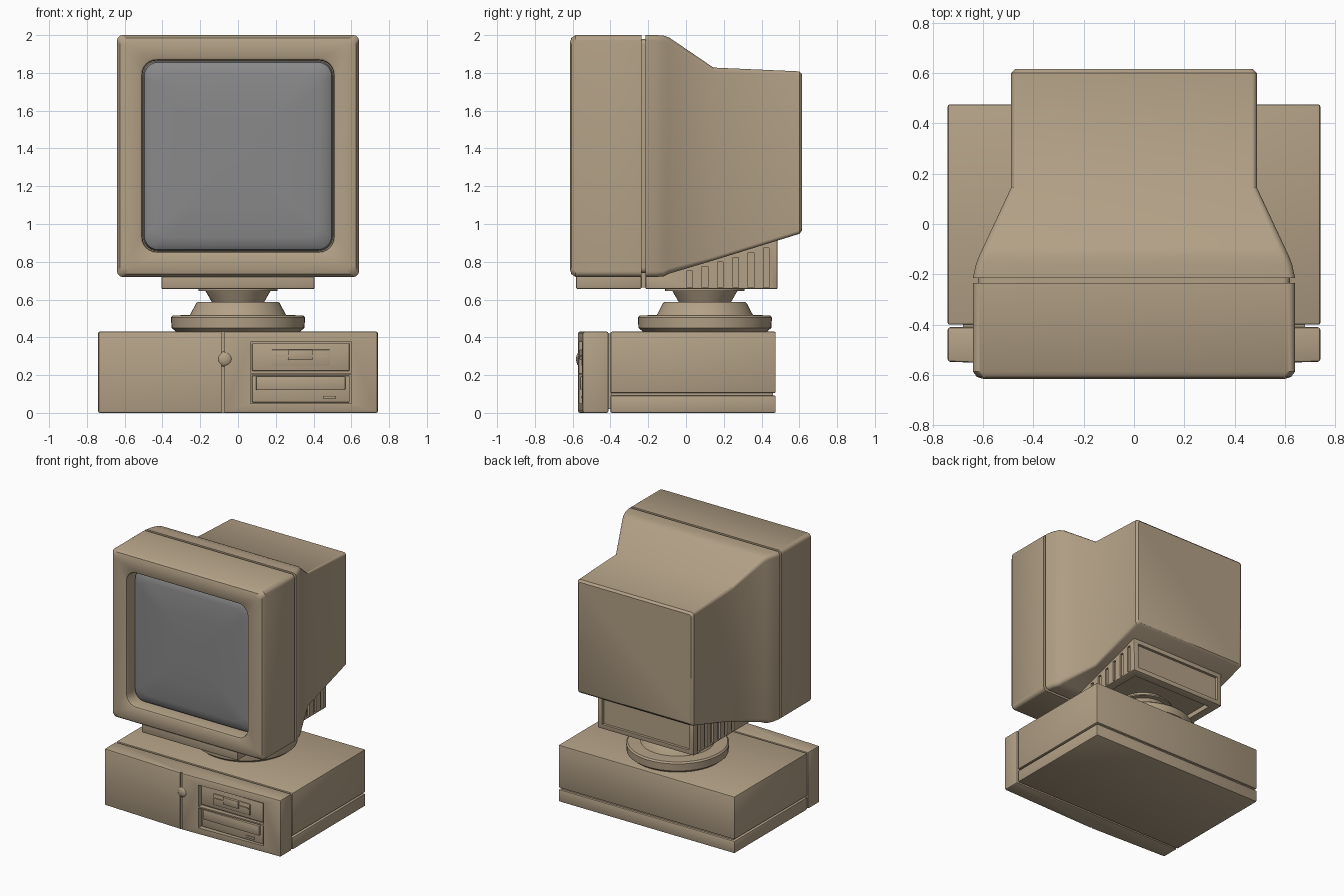
import bpy, bmesh, math
from mathutils import Vector

if "Cube" in bpy.data.objects:
    bpy.data.objects.remove(bpy.data.objects["Cube"])


def material(name, rgb):
    m = bpy.data.materials.new(name)
    m.diffuse_color = (*rgb, 1)
    m.use_nodes = True
    m.node_tree.nodes["Principled BSDF"].inputs["Base Color"].default_value = m.diffuse_color
    return m


TAN = material("beige_plastic", (0.45, 0.355, 0.24))
GREY = material("grey_glass", (0.25, 0.25, 0.25))


def finish(name, bm, mat=TAN, angle=35):
    bmesh.ops.recalc_face_normals(bm, faces=bm.faces[:])
    me = bpy.data.meshes.new(name)
    bm.to_mesh(me)
    bm.free()
    me.materials.append(mat)
    ob = bpy.data.objects.new(name, me)
    bpy.context.collection.objects.link(ob)
    smooth(ob, angle)
    return ob


def smooth(ob, angle=35):
    bpy.ops.object.select_all(action='DESELECT')
    ob.select_set(True)
    bpy.context.view_layer.objects.active = ob
    bpy.ops.object.shade_smooth_by_angle(angle=math.radians(angle))


def prism(name, pts, to3d, lo, hi, bevel=0.0):
    """Extrude a 2D outline from lo to hi, with rounded edges."""
    bm = bmesh.new()
    a = [bm.verts.new(to3d(u, v, lo)) for u, v in pts]
    b = [bm.verts.new(to3d(u, v, hi)) for u, v in pts]
    bm.faces.new(a)
    bm.faces.new(b[::-1])
    for i in range(len(a)):
        j = (i + 1) % len(a)
        bm.faces.new((a[i], a[j], b[j], b[i]))
    bmesh.ops.recalc_face_normals(bm, faces=bm.faces[:])
    if bevel:
        edges = [e for e in bm.edges if e.calc_face_angle() > 0.3]
        bmesh.ops.bevel(bm, geom=edges, offset=bevel, segments=2, profile=0.5, affect='EDGES')
    return finish(name, bm)


def box(name, x0, x1, y0, y1, z0, z1, bevel=0.0):
    pts = [(x0, y0), (x1, y0), (x1, y1), (x0, y1)]
    return prism(name, pts, lambda u, v, w: (u, v, w), z0, z1, bevel)


def cut(ob, *dims):
    """Subtract a box from an object."""
    c = box("cutter", *dims)
    c.hide_render = True
    mod = ob.modifiers.new("cut", 'BOOLEAN')
    mod.operation, mod.solver, mod.object = 'DIFFERENCE', 'EXACT', c
    bpy.context.view_layer.objects.active = ob
    bpy.ops.object.modifier_apply(modifier=mod.name)
    bpy.data.objects.remove(c)


def loft(name, sections, mat=TAN):
    """Skin rounded rectangles (y, half width, z low, z high, radius)."""
    bm = bmesh.new()
    rings = []
    for y, hx, z0, z1, r in sections:
        ring = []
        for k, (sx, cz) in enumerate([(1, z1 - r), (-1, z1 - r), (-1, z0 + r), (1, z0 + r)]):
            for i in range(7):
                t = math.radians(90 * k + 15 * i)
                ring.append(bm.verts.new((sx * (hx - r) + r * math.cos(t), y, cz + r * math.sin(t))))
        rings.append(ring)
    for a, b in zip(rings, rings[1:]):
        for i in range(len(a)):
            j = (i + 1) % len(a)
            bm.faces.new((a[i], a[j], b[j], b[i]))
    bm.faces.new(rings[0])
    bm.faces.new(rings[-1][::-1])
    return finish(name, bm, mat)


def lathe(name, profile, centre, segs=48):
    """Revolve (radius, height) points about z."""
    bm = bmesh.new()
    rings = [[bm.verts.new((centre[0] + r * math.cos(2 * math.pi * i / segs),
                            centre[1] + r * math.sin(2 * math.pi * i / segs), z))
              for i in range(segs)] for r, z in profile]
    for a, b in zip(rings, rings[1:]):
        for i in range(segs):
            j = (i + 1) % segs
            bm.faces.new((a[i], a[j], b[j], b[i]))
    bm.faces.new(rings[0])
    bm.faces.new(rings[-1])
    return finish(name, bm)


# Monitor housing: screen recess, bezel, seam groove, tapering back
loft("monitor_housing", [
    (-.495, .505, .855, 1.865, .075), (-.595, .505, .855, 1.865, .075),
    (-.609, .51, .85, 1.87, .08), (-.615, .52, .84, 1.88, .09),
    (-.615, .60, .76, 1.96, .03), (-.607, .625, .735, 1.985, .03),
    (-.585, .64, .72, 2.0, .03), (-.235, .64, .72, 2.0, .03),
    (-.235, .62, .74, 1.98, .03), (-.215, .62, .74, 1.98, .03),
    (-.215, .64, .72, 2.0, .03), (-.16, .628, .72, 2.0, .03),
    (-.12, .612, .722, 1.998, .03), (-.09, .598, .737, 1.988, .03),
    (.145, .488, .807, 1.828, .02), (.60, .488, .948, 1.808, .02),
    (.615, .473, .965, 1.793, .02)])

# Bulging glass screen
loft("screen", [(y, h, 1.36 - h, 1.36 + h, r) for y, h, r in [
    (-.49, .503, .075), (-.525, .496, .075), (-.541, .475, .07),
    (-.550, .43, .06), (-.558, .27, .04), (-.561, .1, .02)]], GREY)

# Monitor foot, in a front and a rear piece with a seam between
box("foot_front", -.405, .405, -.583, -.235, .655, .76, .01)
box("foot_seam", -.39, .39, -.25, -.20, .665, .75)
foot = prism("foot_rear", [(-.215, .655), (.485, .655), (.485, .925), (-.215, .745)],
             lambda u, v, w: (w, u, v), -.405, .405, .008)
cut(foot, -.365, .365, .465, .52, .69, .88)
cut(foot, -.34, .34, -.17, .42, .60, .69)
for i in range(6):
    y = .02 + .081 * i
    top = .735 + .3 * (y + .1) - .02
    for s in (-1, 1):
        xs = sorted((s * .39, s * .45))
        cut(foot, *xs, y - .015, y + .015, .665, top)
smooth(foot)

# Swivel stand
lathe("swivel_stand", [(.325, .428), (.352, .45), (.355, .505), (.345, .516), (.255, .518),
                       (.248, .53), (.222, .58), (.215, .586), (.138, .586), (.172, .645),
                       (.21, .645), (.21, .655), (.17, .66), (.17, .70)], (0, .1))

# Computer case: cover, tray and recessed cores behind the seams
box("case_cover", -.74, .74, -.40, .475, .105, .43, .008)
box("case_tray", -.74, .74, -.40, .475, 0, .093, .008)
box("case_seam_core", -.72, .72, -.395, .46, .05, .15)
box("case_front_core", -.68, .68, -.43, -.38, .02, .42)

# Front panel, slightly peaked at its seam, with two drive bays
panel = prism("case_front_panel", [(-.74, -.41), (-.74, -.547), (-.08, -.572), (.74, -.547), (.74, -.41)],
              lambda u, v, w: (u, v, w), 0, .43, .01)
cut(panel, -.088, -.072, -.60, -.56, -.05, .5)
cut(panel, .065, .60, -.60, -.53, .212, .375)
cut(panel, .065, .60, -.60, -.53, .05, .202)
smooth(panel)

# Drive faces
box("floppy_drive_face", .075, .59, -.545, -.52, .222, .368, .004)
box("floppy_slot_frame", .18, .485, -.553, -.53, .25, .335, .003)
box("floppy_slot_bar", .19, .475, -.558, -.53, .296, .306)
box("floppy_latch", .265, .395, -.563, -.53, .28, .335, .003)
box("disc_drive_face", .075, .59, -.542, -.52, .056, .197, .003)
box("disc_tray", .095, .568, -.56, -.53, .12, .195, .006)
box("eject_button", .45, .52, -.552, -.53, .075, .09, .002)

# Round lock on the seam
bm = bmesh.new()
bmesh.ops.create_uvsphere(bm, u_segments=24, v_segments=12, radius=1)
for v in bm.verts:
    v.co = Vector((-.07 + .04 * v.co.x, -.56 + .022 * v.co.y, .285 + .04 * v.co.z))
finish("front_lock", bm)
